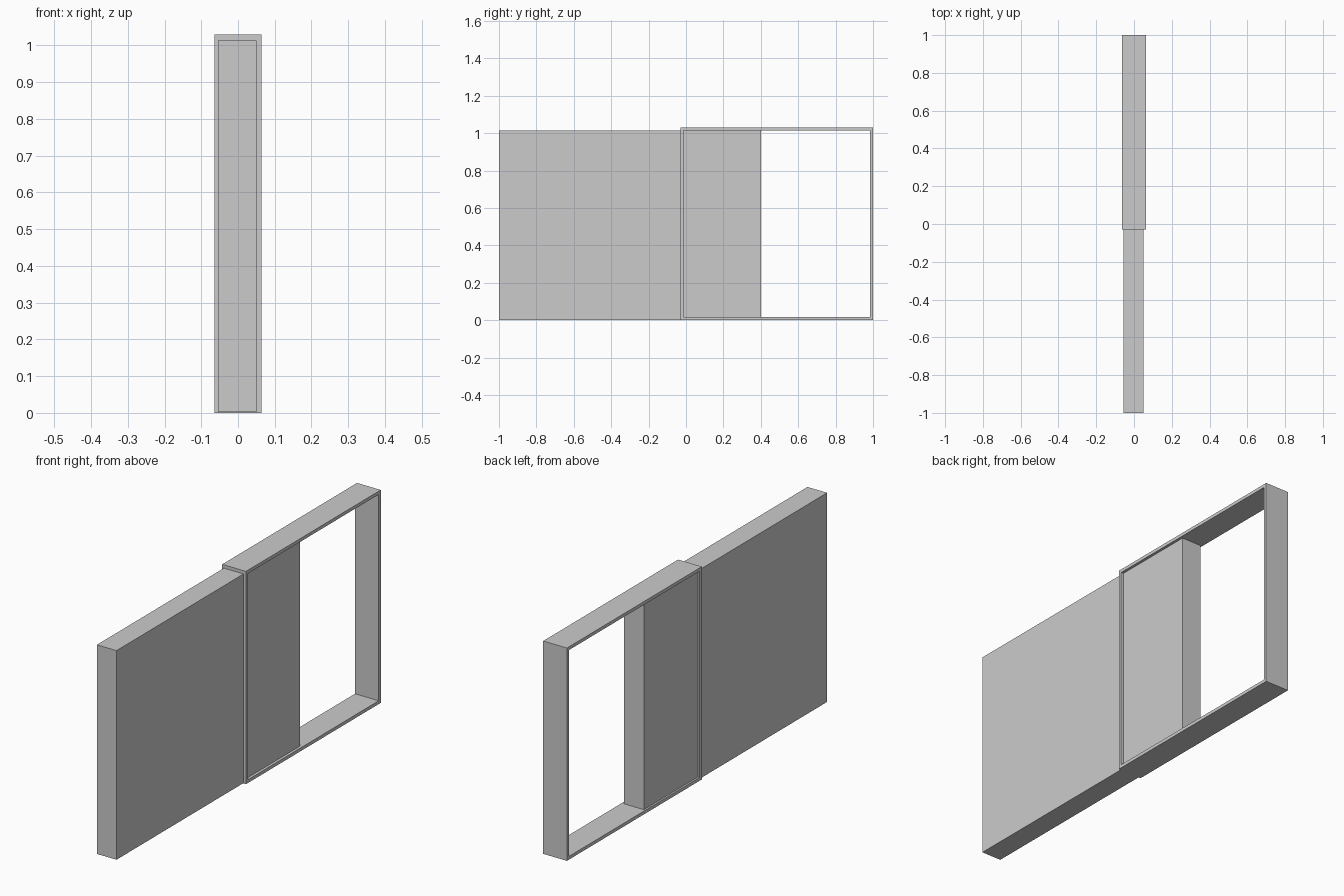
import bpy
import bmesh
from mathutils import Vector

cube = bpy.data.objects.get("Cube")
if cube:
    bpy.data.objects.remove(cube)

# Single plain grey
grey = bpy.data.materials.new("plain_grey")
colour = (0.6, 0.6, 0.6, 1)
grey.use_nodes = True
grey.diffuse_color = colour
grey.node_tree.nodes["Principled BSDF"].inputs["Base Color"].default_value = colour


def make_object(name, bm):
    bmesh.ops.recalc_face_normals(bm, faces=bm.faces)
    mesh = bpy.data.meshes.new(name)
    bm.to_mesh(mesh)
    bm.free()
    mesh.materials.append(grey)
    obj = bpy.data.objects.new(name, mesh)
    bpy.context.collection.objects.link(obj)
    return obj


def box(name, low, high):
    low, high = Vector(low), Vector(high)
    bm = bmesh.new()
    bmesh.ops.create_cube(bm, size=1)
    bmesh.ops.scale(bm, vec=high - low, verts=bm.verts)
    bmesh.ops.translate(bm, vec=(low + high) / 2, verts=bm.verts)
    return make_object(name, bm)


def frame(name, half_width, y0, y1, z0, z1, thick):
    # Two rectangular loops, bridged on both sides and around the rims
    bm = bmesh.new()
    rings = []
    for x in (-half_width, half_width):
        for t in (0, thick):
            corners = ((y0 + t, z0 + t), (y1 - t, z0 + t),
                       (y1 - t, z1 - t), (y0 + t, z1 - t))
            rings.append([bm.verts.new((x, y, z)) for y, z in corners])
    for a, b in ((0, 1), (1, 3), (3, 2), (2, 0)):
        for i in range(4):
            j = (i + 1) % 4
            bm.faces.new((rings[a][i], rings[a][j], rings[b][j], rings[b][i]))
    return make_object(name, bm)


# Open surround and the solid panel sliding through it
frame("opening_frame", 0.0635, -0.03, 1.0, 0, 1.029, 0.016)
box("sliding_panel", (-0.0545, -1.0, 0.002), (0.0505, 0.4, 1.013))
